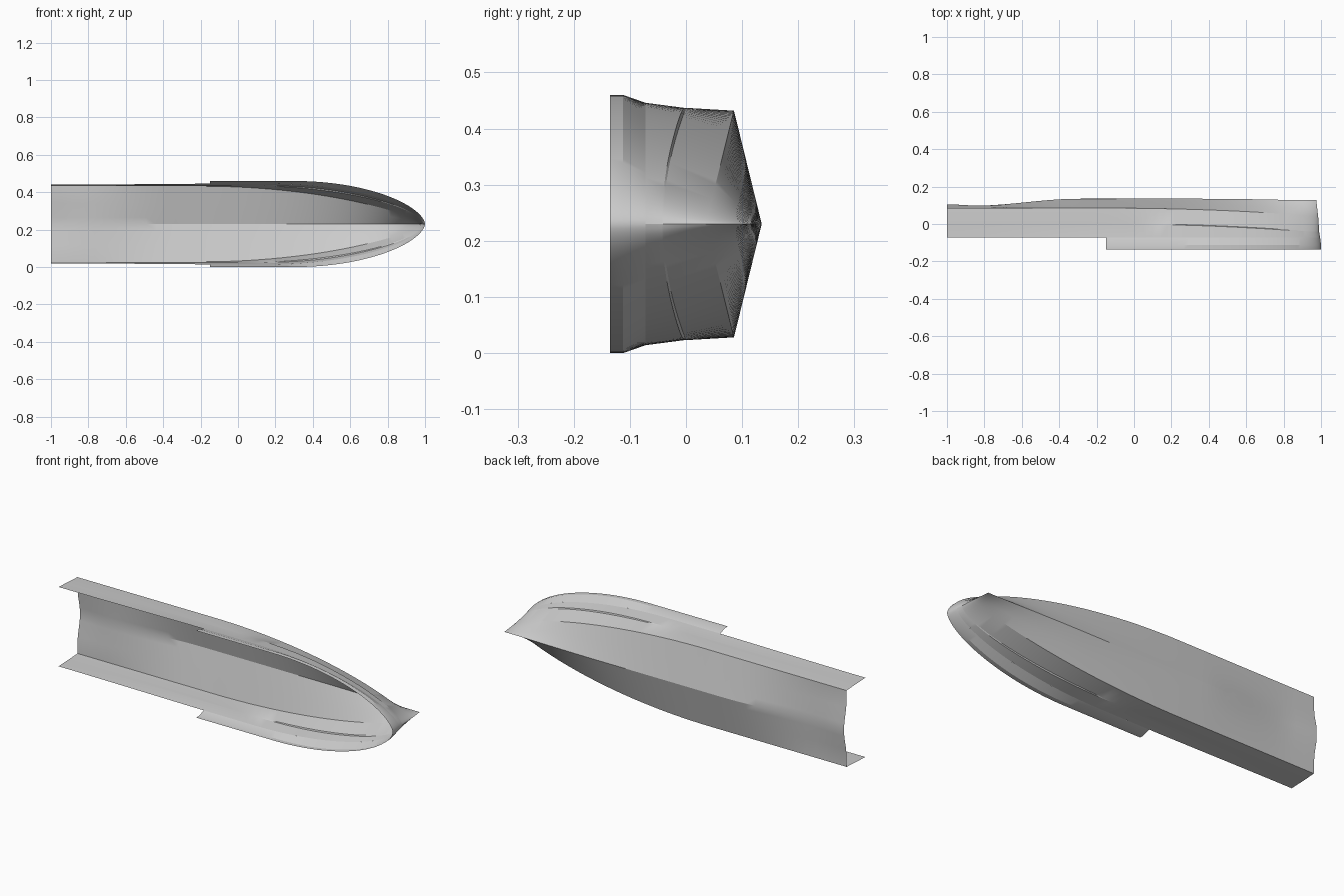
import bpy, bmesh

cube = bpy.data.objects.get("Cube")
if cube:
    bpy.data.objects.remove(cube)

MID = 0.23      # height of the centreline, the hull lies on its side
STEPS = 56

grey = bpy.data.materials.new("hull grey")
grey.use_nodes = True
grey.diffuse_color = (0.6, 0.6, 0.6, 1)
grey.node_tree.nodes["Principled BSDF"].inputs["Base Color"].default_value = (0.6, 0.6, 0.6, 1)


def smooth(a, b, x):
    t = min(1, max(0, (x - a) / (b - a)))
    return t * t * (3 - 2 * t)


def taper(x, width, start, end, power):
    """Half beam: constant, then rounding in to zero at the stem."""
    t = min(1, max(0, (x - start) / (end - start)))
    return width * (1 - t * t) ** power


def station(u, end, start=-1):
    """Stations crowd together towards the bow."""
    return start + (end - start) * (1 - (1 - u) ** 1.7)


# Each line returns a point (x, y, half beam) for u from stern to bow
def keel_y(x):
    return 0.098 + 0.007 * (1 - smooth(-1, -0.82, x)) + 0.037 * smooth(-0.85, -0.3, x) \
        - 0.008 * smooth(0.4, 1, x)


def keel(u):
    x = station(u, 0.975)
    return x, keel_y(x), 0


def chine(u):
    x = station(u, 0.985)
    h = taper(x, 0.202, -0.2, 0.985, 0.78)
    return x, 0.035 + 0.25 * h, h


def bottom(f, hollow):
    """A line part way from keel to chine, hollowed near the stern."""
    def line(u):
        a, b = keel(u), chine(u)
        x, y, h = [p + (q - p) * f for p, q in zip(a, b)]
        return x, y + hollow * (1 - smooth(-1, -0.55, x)), h
    return line


def knuckle(step):
    def line(u):
        x = station(u, 0.99)
        h = taper(x, 0.207, 0, 0.99, 0.6)
        y = -0.04 + 0.04 * (h / 0.207) ** 2
        return x, y - 0.003 * step, h * (1 + 0.04 * step * smooth(0, 0.5, x))
    return line


def sheer(u, start=-1):
    x = station(u, 0.995, start)
    return x, -0.072, taper(x, 0.216, 0.15, 0.995, 0.6) - 0.006 * (1 - smooth(-1, 0, x))


def bulwark(y):
    def line(u):
        x = station(u, 1, -0.15)
        return x, y, taper(x, 0.23, 0.3, 1, 0.6)
    return line


def loft(name, strips):
    """Skin each strip, a list of neighbouring lines, into one sheet."""
    bm = bmesh.new()
    for strip in strips:
        grid = [[bm.verts.new((x, y, MID + side * h)) for x, y, h in
                 (line(i / STEPS) for i in range(STEPS + 1))] for side, line in strip]
        for a, b in zip(grid, grid[1:]):
            for i in range(STEPS):
                bm.faces.new((a[i], a[i + 1], b[i + 1], b[i]))
    bmesh.ops.remove_doubles(bm, verts=bm.verts, dist=0.0002)
    mesh = bpy.data.meshes.new(name)
    bm.to_mesh(mesh)
    bm.free()
    mesh.materials.append(grey)
    obj = bpy.data.objects.new(name, mesh)
    bpy.context.collection.objects.link(obj)
    bpy.ops.object.select_all(action='DESELECT')
    obj.select_set(True)
    bpy.context.view_layer.objects.active = obj
    bpy.ops.object.shade_smooth_by_angle(angle=0.4)


# Open hull shell, from one sheer round the keel to the other
half = [sheer, knuckle(1), knuckle(0), chine, bottom(0.55, -0.006), bottom(0.17, 0.003)]
loft("hull_shell", [[(1, l) for l in half] + [(1, keel)] + [(-1, l) for l in reversed(half)]])

# Raised bulwark round the forward half
rim = [bulwark(-0.135), bulwark(-0.112), lambda u: sheer(u, -0.15)]
loft("bow_bulwark", [[(1, l) for l in rim], [(-1, l) for l in reversed(rim)]])
